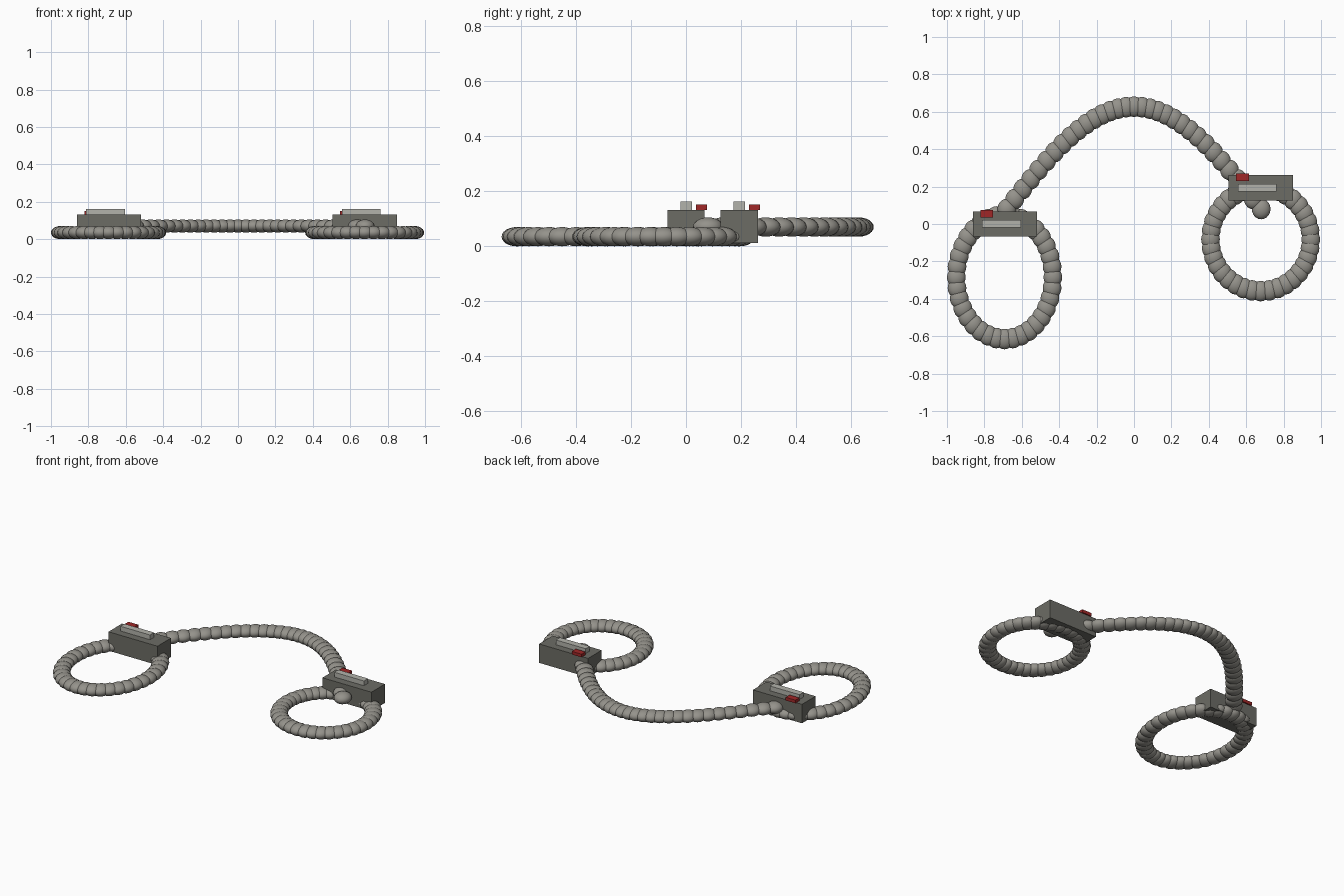
import bpy, bmesh
from math import sin, cos, pi
from mathutils import Matrix

if "Cube" in bpy.data.objects:
    bpy.data.objects.remove(bpy.data.objects["Cube"])


def material(name, rgb):
    m = bpy.data.materials.new(name)
    m.diffuse_color = (*rgb, 1)
    m.use_nodes = True
    m.node_tree.nodes["Principled BSDF"].inputs["Base Color"].default_value = m.diffuse_color
    return m


ROPE = material("rope_grey", (0.30, 0.29, 0.26))
DARK = material("dark_grey", (0.15, 0.15, 0.13))
PALE = material("pale_grey", (0.45, 0.45, 0.41))
RED = material("red", (0.35, 0.02, 0.02))


def finish(bm, name, mat, smooth):
    me = bpy.data.meshes.new(name)
    bm.to_mesh(me)
    bm.free()
    me.materials.append(mat)
    for p in me.polygons:
        p.use_smooth = smooth
    ob = bpy.data.objects.new(name, me)
    bpy.context.collection.objects.link(ob)
    return ob


def beads(name, points, size=(0.05, 0.055, 0.035)):
    """String of flattened beads, one at each point."""
    bm = bmesh.new()
    for p in points:
        bmesh.ops.create_uvsphere(
            bm, u_segments=20, v_segments=12, radius=1,
            matrix=Matrix.Translation(p) @ Matrix.Diagonal((*size, 1)))
    return finish(bm, name, ROPE, True)


def box(name, lo, hi, mat):
    size = [b - a for a, b in zip(lo, hi)]
    mid = [(a + b) / 2 for a, b in zip(lo, hi)]
    bm = bmesh.new()
    bmesh.ops.create_cube(
        bm, size=1, matrix=Matrix.Translation(mid) @ Matrix.Diagonal((*size, 1)))
    return finish(bm, name, mat, False)


def ring(name, cx, cy, a, b, n=36):
    beads(name, [(cx + a * cos(2 * pi * i / n), cy + b * sin(2 * pi * i / n), 0.035)
                 for i in range(n)])


def clasp(side, cx, cy):
    # housing with a pale plate on top and a red catch at the back edge
    box(side + "_housing", (cx - 0.172, cy - 0.068, 0.012), (cx + 0.172, cy + 0.068, 0.132), DARK)
    box(side + "_plate", (cx - 0.122, cy - 0.02, 0.131), (cx + 0.086, cy + 0.021, 0.162), PALE)
    box(side + "_catch", (cx - 0.132, cy + 0.036, 0.131), (cx - 0.063, cy + 0.076, 0.151), RED)


# two loops
ring("left_loop", -0.692, -0.285, 0.258, 0.33)
ring("right_loop", 0.677, -0.082, 0.268, 0.277)

# clasps
clasp("left", -0.69, 0.0)
clasp("right", 0.677, 0.193)

# arched linking strand
N = 32
strand = []
for i in range(N + 1):
    x = -0.68 + 1.36 * i / N
    strand.append((x, 0.08 + 0.547 * cos(pi * x / 1.36), 0.07))
beads("link_strand", strand)
